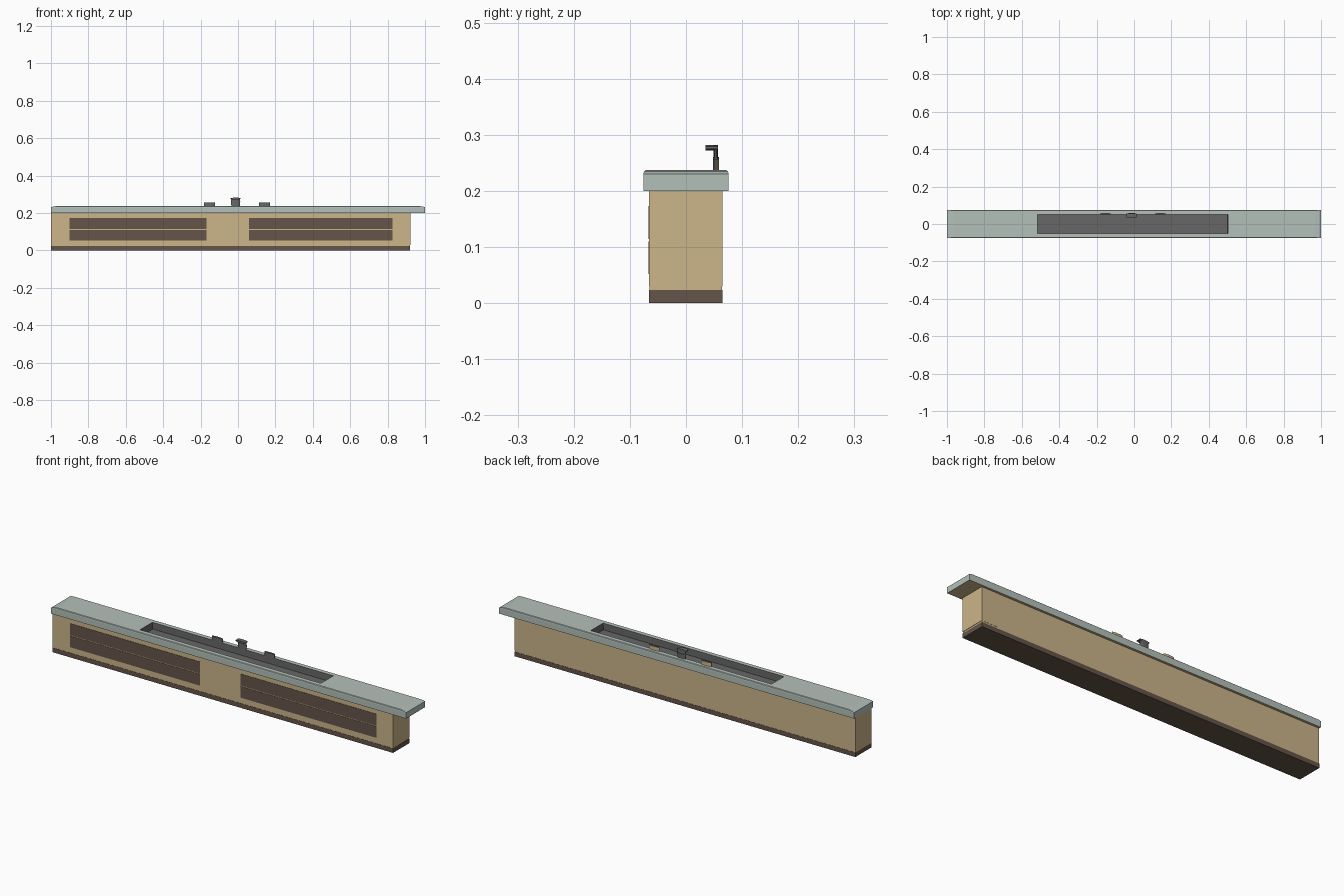
import bpy, bmesh, math

if "Cube" in bpy.data.objects:
    bpy.data.objects.remove(bpy.data.objects["Cube"])


def mat(name, rgb):
    m = bpy.data.materials.new(name)
    lin = [((c / 255 + 0.055) / 1.055) ** 2.4 for c in rgb]
    m.diffuse_color = (*lin, 1)
    m.use_nodes = True
    m.node_tree.nodes["Principled BSDF"].inputs["Base Color"].default_value = m.diffuse_color
    return m


WOOD = mat("tan wood", (204, 181, 138))
STONE = mat("pale grey green counter", (180, 192, 186))
BROWN = mat("dark brown", (101, 85, 73))
STEEL = mat("dark grey metal", (104, 103, 104))


def finish(name, bm, mats, rule=None):
    bmesh.ops.recalc_face_normals(bm, faces=bm.faces)
    bm.normal_update()
    if rule:
        for f in bm.faces:
            f.material_index = rule(f)
    me = bpy.data.meshes.new(name)
    bm.to_mesh(me)
    bm.free()
    for m in mats:
        me.materials.append(m)
    ob = bpy.data.objects.new(name, me)
    bpy.context.collection.objects.link(ob)
    return ob


def loft(name, rings, mats, rule=None):
    """Skin a list of equal-length point rings and cap both ends."""
    bm = bmesh.new()
    vs = [[bm.verts.new(p) for p in r] for r in rings]
    n = len(vs[0])
    for a, b in zip(vs, vs[1:]):
        for i in range(n):
            j = (i + 1) % n
            bm.faces.new((a[i], a[j], b[j], b[i]))
    bm.faces.new(vs[0][::-1])
    bm.faces.new(vs[-1])
    return finish(name, bm, mats, rule)


def rect(x0, x1, y0, y1, z):
    return [(x0, y0, z), (x1, y0, z), (x1, y1, z), (x0, y1, z)]


def oval(cx, cy, rx, ry, z, n=12):
    return [(cx + rx * math.cos(2 * math.pi * (i + .5) / n),
             cy + ry * math.sin(2 * math.pi * (i + .5) / n), z) for i in range(n)]


def box(name, x0, x1, y0, y1, z0, z1, m):
    return loft(name, [rect(x0, x1, y0, y1, z0), rect(x0, x1, y0, y1, z1)], [m])


# Plinth, cabinet body and the slightly proud right end panel
box("plinth", -1, 0.92, -0.066, 0.065, 0, 0.023, BROWN)
box("cabinet_body", -1, 0.919, -0.065, 0.064, 0.023, 0.2, WOOD)
box("end_panel", 0.83, 0.921, -0.066, 0.065, 0.03, 0.2, WOOD)

# Dark front panels, two rows split by a thin wood line
for side, x0, x1 in (("left", -0.90, -0.168), ("right", 0.06, 0.826)):
    for row, z0, z1 in (("lower", 0.052, 0.110), ("upper", 0.114, 0.173)):
        box(f"{side}_{row}_panel", x0, x1, -0.0665, -0.064, z0, z1, BROWN)


# Countertop with bevelled rim and sunken basin
def counter_rule(f):
    c = f.calc_center_median()
    if c.z < 0.2011:
        return 1
    if abs(c.x) < 0.53 and abs(c.y) < 0.0505 and (abs(f.normal.z) < 0.5 or c.z < 0.23):
        return 2
    return 0


loft("countertop", [
    rect(-1, 1, -0.076, 0.076, 0.2),
    rect(-1, 1, -0.076, 0.076, 0.230),
    rect(-0.99, 0.99, -0.075, 0.075, 0.2345),
    rect(-0.965, 0.965, -0.072, 0.072, 0.237),
    rect(-0.517, 0.502, -0.05, 0.05, 0.237),
    rect(-0.515, 0.5, -0.0495, 0.0495, 0.203)],
    [STONE, WOOD, STEEL], counter_rule)

# Tap knobs, wood coloured at the back
for side, x in (("left", -0.153), ("right", 0.141)):
    loft(f"{side}_knob", [oval(x, 0.0535, 0.03, 0.0055, 0.236),
                          oval(x, 0.0535, 0.03, 0.0055, 0.257)],
         [STEEL, WOOD], lambda f: int(f.normal.y > 0.3))

# Tap stem and spout
TX = -0.013
loft("tap_stem", [oval(TX, 0.0535, 0.023, 0.0055, 0.236),
                  oval(TX, 0.0535, 0.026, 0.0055, 0.260),
                  oval(TX, 0.053, 0.024, 0.004, 0.260),
                  oval(TX, 0.053, 0.024, 0.004, 0.281)], [STEEL])
spout = [[(TX + 0.029 * math.cos(a), y, 0.277 + 0.0055 * math.sin(a))
          for a in [math.pi * (i + .5) / 4 for i in range(8)]]
         for y in (0.035, 0.057)]
loft("tap_spout", spout, [STEEL])
